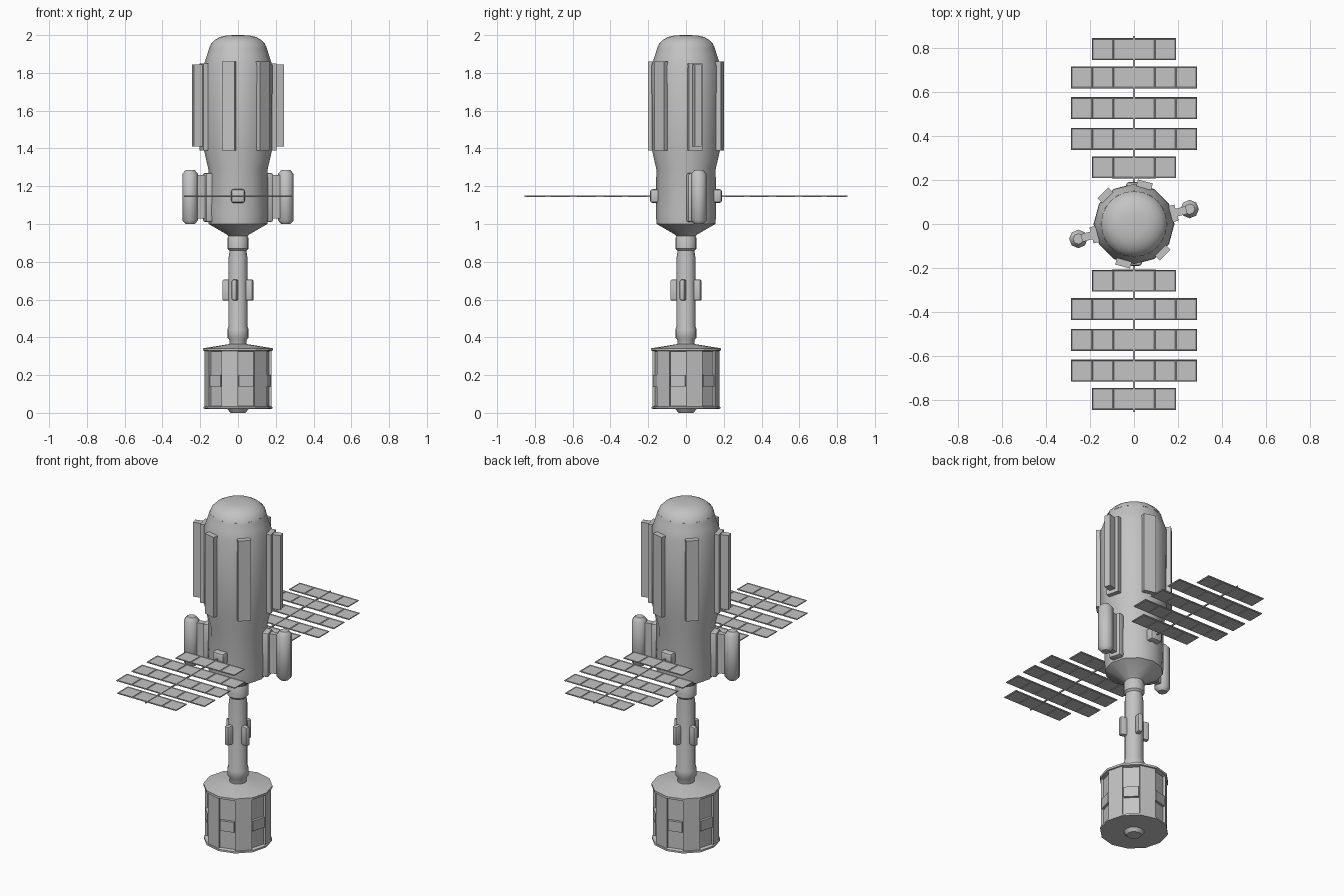
import bpy
import bmesh
from math import radians, pi, sin, cos, atan2, degrees
from mathutils import Matrix, Vector

if "Cube" in bpy.data.objects:
    bpy.data.objects.remove(bpy.data.objects["Cube"], do_unlink=True)

# Single painted-metal colour
grey = bpy.data.materials.new("plain grey")
grey.use_nodes = True
COLOUR = (0.55, 0.55, 0.55, 1)
grey.diffuse_color = COLOUR
grey.node_tree.nodes["Principled BSDF"].inputs["Base Color"].default_value = COLOUR


def finish(name, bm, smooth=None):
    bmesh.ops.recalc_face_normals(bm, faces=bm.faces)
    mesh = bpy.data.meshes.new(name)
    bm.to_mesh(mesh)
    bm.free()
    mesh.materials.append(grey)
    ob = bpy.data.objects.new(name, mesh)
    bpy.context.collection.objects.link(ob)
    if smooth:
        bpy.ops.object.select_all(action='DESELECT')
        ob.select_set(True)
        bpy.context.view_layer.objects.active = ob
        bpy.ops.object.shade_smooth_by_angle(angle=radians(smooth))
    return ob


def lathe(profile, sides, centre=(0, 0)):
    """Closed solid of revolution from (radius, z) points, bottom to top."""
    bm = bmesh.new()
    rings = []
    for r, z in profile:
        rings.append([bm.verts.new((centre[0] + r * cos(2 * pi * i / sides),
                                    centre[1] + r * sin(2 * pi * i / sides), z))
                      for i in range(sides)])
    for low, high in zip(rings, rings[1:]):
        for i in range(sides):
            j = (i + 1) % sides
            bm.faces.new((low[i], low[j], high[j], high[i]))
    bm.faces.new(rings[0][::-1])
    bm.faces.new(rings[-1])
    return bm


def radial_box(name, angle, inner, outer, width, z0, z1, bevel=0.0):
    """Box standing out from the z axis at an angle in degrees."""
    bm = bmesh.new()
    place = (Matrix.Rotation(radians(angle), 4, 'Z')
             @ Matrix.Translation(((inner + outer) / 2, 0, (z0 + z1) / 2))
             @ Matrix.Diagonal((outer - inner, width, z1 - z0, 1)))
    bmesh.ops.create_cube(bm, size=1, matrix=place)
    if bevel:
        bmesh.ops.bevel(bm, geom=bm.edges[:], offset=bevel, segments=2,
                        profile=0.5, affect='EDGES')
    return finish(name, bm, 35 if bevel else None)


# Main hull
hull = [(0.045, 0.93), (0.06, 0.945), (0.155, 1.0), (0.16, 1.05), (0.157, 1.29),
        (0.18, 1.39), (0.182, 1.84), (0.165, 1.89), (0.15, 1.94)]
finish("hull", lathe(hull, 12), 40)
cap = [(0.15, 1.935), (0.142, 1.955), (0.122, 1.975), (0.095, 1.99),
       (0.06, 1.998), (0.02, 2.0)]
finish("nose_cap", lathe(cap, 24), 40)

# Long plates around the upper hull
for i, angle in enumerate((75, 135, 255, 315)):
    radial_box(f"hull_plate_{i + 1}", angle, 0.15, 0.2, 0.07, 1.39, 1.86)

# Side fins, pod struts and pods
for side, angle in (("left", 15), ("right", 195)):
    radial_box(f"{side}_fin_base", angle, 0.15, 0.2, 0.075, 1.39, 1.85)
    radial_box(f"{side}_fin", angle, 0.17, 0.247, 0.036, 1.41, 1.845)
    radial_box(f"{side}_pod_base", angle, 0.13, 0.185, 0.075, 1.01, 1.27, 0.012)
    radial_box(f"{side}_pod_strut", angle, 0.15, 0.25, 0.032, 1.03, 1.26)
    a = radians(angle)
    pod = [(0.024, 1.0), (0.042, 1.02), (0.042, 1.265), (0.024, 1.285)]
    finish(f"{side}_pod", lathe(pod, 8, (0.262 * cos(a), 0.262 * sin(a))), 50)

# Neck tube with collars
neck = [(0.045, 0.35), (0.045, 0.385), (0.056, 0.4), (0.056, 0.44), (0.05, 0.46),
        (0.05, 0.82), (0.046, 0.85), (0.046, 0.86), (0.056, 0.87),
        (0.056, 0.925), (0.046, 0.945)]
finish("neck", lathe(neck, 16), 40)
for i in range(4):
    radial_box(f"neck_lug_{i + 1}", 75 + 90 * i, 0.04, 0.083, 0.028, 0.595, 0.705, 0.007)

# Drum with alternate wall panels recessed
drum = [(0.04, 0.0), (0.055, 0.02), (0.182, 0.022), (0.182, 0.032), (0.177, 0.034),
        (0.177, 0.328), (0.184, 0.33), (0.184, 0.342), (0.06, 0.362), (0.045, 0.364)]
bm = lathe(drum, 12)
bmesh.ops.recalc_face_normals(bm, faces=bm.faces)
recessed = []
for f in bm.faces:
    c = f.calc_center_median()
    step = round((degrees(atan2(c.y, c.x)) - 15) / 30)
    if 0.15 < c.z < 0.21 and abs(f.normal.z) < 0.1 and step % 2:
        recessed.append(f)
bmesh.ops.inset_individual(bm, faces=recessed, thickness=0.003, depth=-0.014)
finish("drum", bm, 25)
for i in range(6):
    radial_box(f"drum_window_bar_{i + 1}", 45 + 60 * i, 0.14, 0.171, 0.08, 0.14, 0.2)


# Solar wings: a boom, a hinge block and five rows of framed cells each
def solar_row(name, y, cells):
    pitch, depth, z = 0.095, 0.096, 1.146
    bm = bmesh.new()
    bmesh.ops.create_grid(bm, x_segments=cells, y_segments=1, size=0.5)
    bmesh.ops.scale(bm, vec=Vector((pitch * cells, depth, 1)), verts=bm.verts)
    bmesh.ops.inset_individual(bm, faces=bm.faces[:], thickness=0.005, depth=-0.003)
    bmesh.ops.translate(bm, vec=Vector((0, y, z + 0.004)), verts=bm.verts)
    ob = finish(name, bm)
    solid = ob.modifiers.new("thickness", 'SOLIDIFY')
    solid.thickness = 0.005
    solid.offset = -1


ROWS = ((0.258, 4), (0.387, 6), (0.527, 6), (0.667, 6), (0.795, 4))
for side, sign in (("front", -1), ("back", 1)):
    radial_box(f"{side}_hinge", 90 * sign, 0.13, 0.19, 0.072, 1.112, 1.184, 0.012)
    radial_box(f"{side}_boom", 90 * sign, 0.17, 0.856, 0.007, 1.143, 1.15)
    for i, (y, cells) in enumerate(ROWS):
        solar_row(f"{side}_solar_row_{i + 1}", y * sign, cells)
